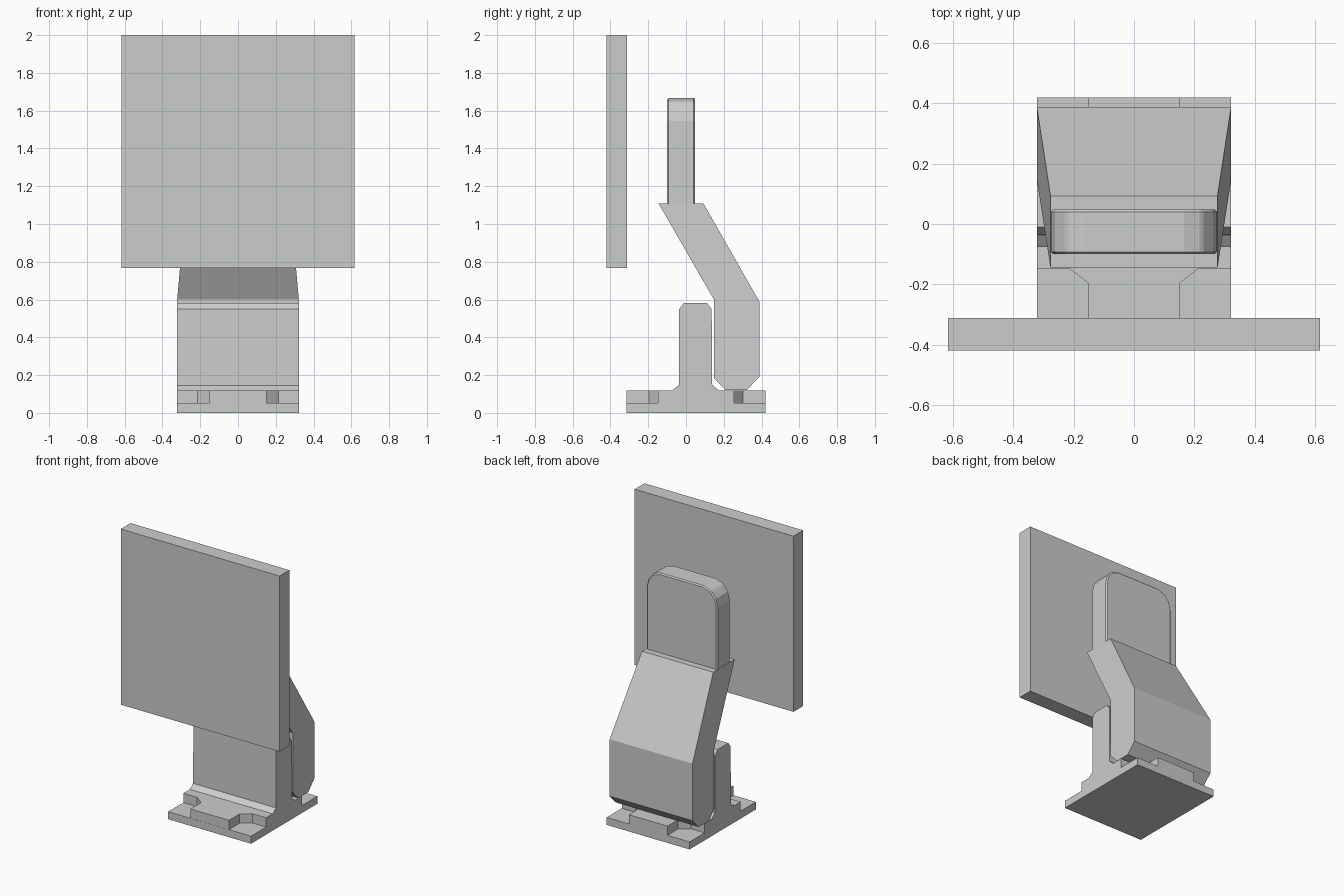
import bpy, bmesh
from mathutils import Vector

cube = bpy.data.objects.get("Cube")
if cube:
    bpy.data.objects.remove(cube, do_unlink=True)

grey = bpy.data.materials.new("light grey")
grey.use_nodes = True
color = (0.60, 0.61, 0.60, 1)
grey.diffuse_color = color
grey.node_tree.nodes["Principled BSDF"].inputs["Base Color"].default_value = color


def prism(name, outline, axis, low, high, bevel=0.0):
    """Extrude a closed 2D outline along an axis (the other two axes in order)."""
    bm = bmesh.new()
    verts = []
    for point in outline:
        co = list(point)
        co.insert(axis, low)
        verts.append(bm.verts.new(co))
    face = bm.faces.new(verts)
    moved = bmesh.ops.extrude_face_region(bm, geom=[face])["geom"]
    shift = Vector((0, 0, 0))
    shift[axis] = high - low
    bmesh.ops.translate(bm, vec=shift, verts=[g for g in moved if isinstance(g, bmesh.types.BMVert)])
    bmesh.ops.recalc_face_normals(bm, faces=bm.faces)
    mesh = bpy.data.meshes.new(name)
    bm.to_mesh(mesh)
    bm.free()
    mesh.materials.append(grey)
    obj = bpy.data.objects.new(name, mesh)
    bpy.context.collection.objects.link(obj)
    if bevel:
        mod = obj.modifiers.new("edge bevel", "BEVEL")
        mod.width, mod.segments = bevel, 1
    return obj


def rectangle(a0, b0, a1, b1):
    return [(a0, b0), (a1, b0), (a1, b1), (a0, b1)]


HALF = 0.322

# Base plate: full slab, then a raised layer with four notched corners
prism("base_slab", rectangle(-HALF, -0.315, HALF, 0.42), 2, 0, 0.053)
quarter = [(0.15, 0.367), (0.15, 0.25), (0.215, 0.20), (HALF, 0.20)]
right_side = quarter + [(x, -y) for x, y in reversed(quarter)]
left_side = [(-x, y) for x, y in reversed(right_side)]
prism("base_raised_layer", [(x, y + 0.053) for x, y in right_side + left_side], 2, 0.04, 0.118)

# Upright wall with flared foot and chamfered top
upright = [(-0.085, 0.11), (-0.07, 0.122), (-0.038, 0.146), (-0.036, 0.55), (-0.01, 0.583),
           (0.11, 0.583), (0.136, 0.55), (0.138, 0.15), (0.17, 0.122), (0.185, 0.11)]
prism("upright_wall", upright, 0, -HALF, HALF)

# Cranked arm, narrowing towards its top
arm_profile = [(0.21, 0.12), (0.32, 0.12), (0.388, 0.19), (0.388, 0.59),
               (0.093, 1.108), (-0.145, 1.108), (0.148, 0.60), (0.148, 0.185)]
arm = prism("cranked_arm", arm_profile, 0, -HALF, HALF)
for vert in arm.data.vertices:
    if vert.co.z > 1:
        vert.co.x *= 0.86

# Head block with rounded upper corners
corner = [(0.275, 1.09), (0.275, 1.545), (0.262, 1.60), (0.225, 1.648), (0.165, 1.667)]
head = corner + [(-x, z) for x, z in reversed(corner)]
prism("head_block", head, 1, -0.1, 0.048, bevel=0.008)

# Square panel floating in front
prism("front_panel", rectangle(-0.617, 0.766, 0.617, 2.0), 1, -0.42, -0.312)
